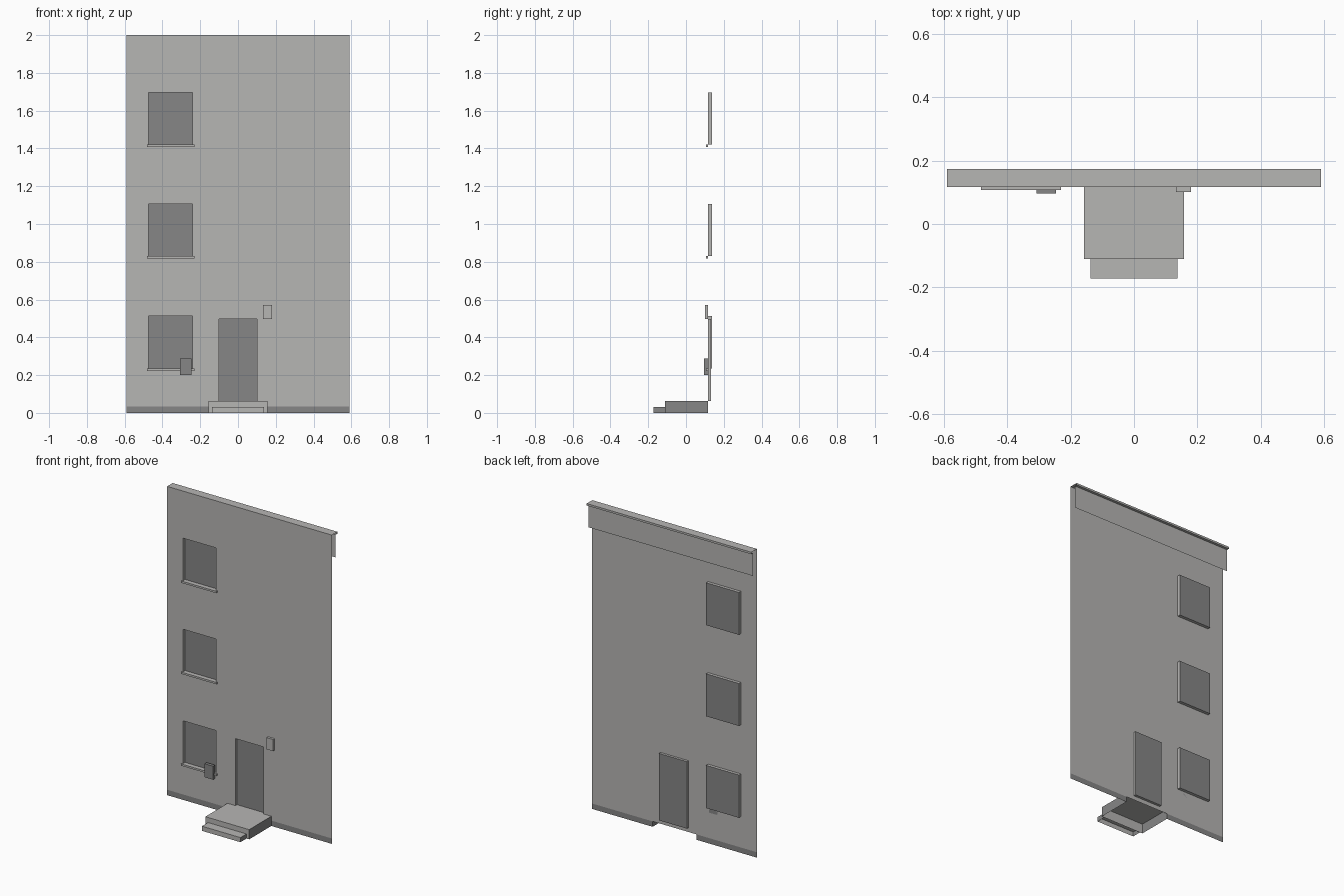
import bpy, bmesh

cube = bpy.data.objects.get("Cube")
if cube:
    bpy.data.objects.remove(cube, do_unlink=True)


def material(name, rgb):
    m = bpy.data.materials.new(name)
    m.use_nodes = True
    m.diffuse_color = (*rgb, 1)
    m.node_tree.nodes["Principled BSDF"].inputs["Base Color"].default_value = (*rgb, 1)
    return m


MATS = [material("light_grey", (0.47, 0.465, 0.455)),
        material("dark_grey", (0.24, 0.24, 0.24))]
LIGHT, DARK = 0, 1
FACE = 0.117      # plane of the facade
HALF = 0.59       # half the facade width


def finish(name, bm):
    mesh = bpy.data.meshes.new(name)
    bm.normal_update()
    bm.to_mesh(mesh)
    bm.free()
    for m in MATS:
        mesh.materials.append(m)
    obj = bpy.data.objects.new(name, mesh)
    bpy.context.collection.objects.link(obj)
    return obj


def box(name, x, y, z, rule, open_sides=(), inward=False):
    """Box between ranges; rule(normal) picks the colour, open_sides are left out."""
    bm = bmesh.new()
    bmesh.ops.create_cube(bm, size=1)
    for v in bm.verts:
        v.co = [r[0] if c < 0 else r[1] for c, r in zip(v.co, (x, y, z))]
    bm.normal_update()
    drop = []
    for f in bm.faces:
        n = tuple(round(c) for c in f.normal)
        f.material_index = rule(f.normal)
        if n in open_sides:
            drop.append(f)
    bmesh.ops.delete(bm, geom=drop, context='FACES')
    if inward:
        bmesh.ops.reverse_faces(bm, faces=bm.faces[:])
    return finish(name, bm)


FRONT, BACK, BOTTOM = (0, -1, 0), (0, 1, 0), (0, 0, -1)

# Openings: x range, z range
window_x = (-0.475, -0.24)
floors = [(0.235, 0.512), (0.83, 1.105), (1.42, 1.695)]
door_x, door_z = (-0.1, 0.1), (0.063, 0.497)
step_x = (-0.157, 0.157)
plinth_top, wall_top = 0.035, 1.99
holes = [(window_x, z) for z in floors]
holes += [(door_x, door_z), (step_x, (0, plinth_top))]

# Facade: thin sheet with openings left out and a dark plinth band
xs = sorted({-HALF, HALF, *(v for h in holes for v in h[0])})
zs = sorted({0, plinth_top, wall_top, *(v for h in holes for v in h[1])})
bm = bmesh.new()
grid = {(x, z): bm.verts.new((x, FACE, z)) for x in xs for z in zs}
for x0, x1 in zip(xs, xs[1:]):
    for z0, z1 in zip(zs, zs[1:]):
        cx, cz = (x0 + x1) / 2, (z0 + z1) / 2
        if any(hx[0] < cx < hx[1] and hz[0] < cz < hz[1] for hx, hz in holes):
            continue
        f = bm.faces.new([grid[x0, z0], grid[x1, z0], grid[x1, z1], grid[x0, z1]])
        f.material_index = DARK if cz < plinth_top else LIGHT
finish("facade_wall", bm)


# Recesses: light reveals with a dark panel at the back
def pane_rule(n):
    return DARK if n.y > 0.5 else LIGHT


for label, z in zip(("ground", "middle", "upper"), floors):
    box(f"{label}_window", window_x, (FACE, 0.137), z, pane_rule, [FRONT], True)
    box(f"{label}_window_sill", (-0.483, -0.23), (0.107, FACE),
        (z[0] - 0.012, z[0]), lambda n: LIGHT)
box("door", door_x, (FACE, 0.133), door_z, pane_rule, [FRONT], True)


# Entrance steps: dark sides, light tops and risers
def step_rule(n):
    return DARK if abs(n.x) > 0.5 else LIGHT


box("upper_step", step_x, (-0.11, FACE), (0, 0.063), step_rule, [BACK, BOTTOM])
box("lower_step", (-0.138, 0.138), (-0.172, -0.11), (0, 0.03), step_rule, [BACK, BOTTOM])

# Wall fittings
box("letter_box", (-0.308, -0.246), (0.096, FACE), (0.2, 0.287), lambda n: DARK)
box("door_lamp", (0.133, 0.18), (0.101, FACE), (0.497, 0.572), lambda n: LIGHT)

# Roof coping with the apron hanging behind it, as one folded strip
profile = [(FACE, wall_top), (FACE, 2.0), (0.174, 2.0), (0.174, 1.987),
           (0.157, 1.987), (0.157, 1.84)]
bm = bmesh.new()
rows = [[bm.verts.new((x, y, z)) for x in (-HALF, HALF)] for y, z in profile]
for a, b in zip(rows, rows[1:]):
    bm.faces.new([a[0], a[1], b[1], b[0]])
finish("roof_coping", bm)
